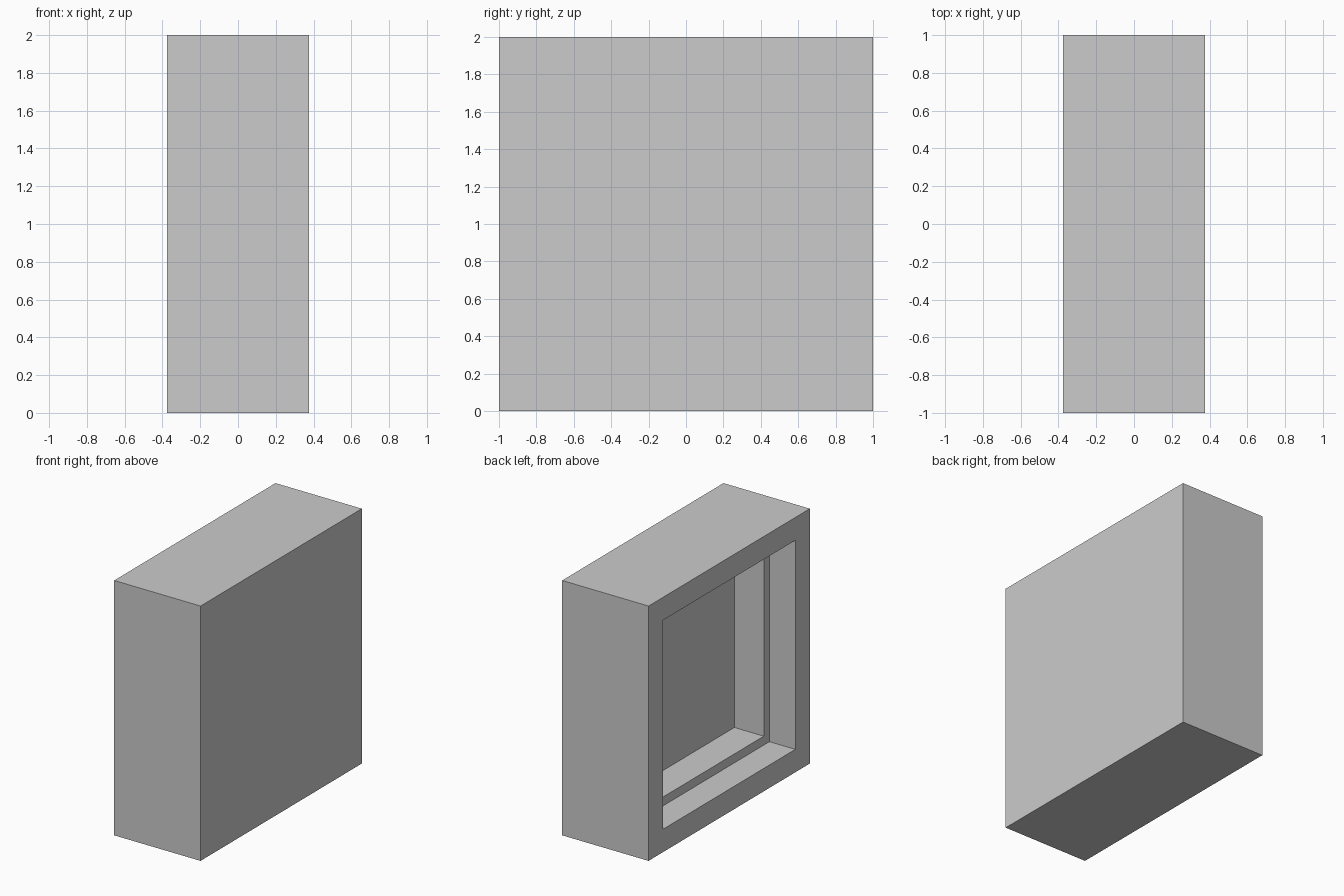
import bpy
import bmesh
from mathutils import Vector

default_cube = bpy.data.objects.get("Cube")
if default_cube:
    bpy.data.objects.remove(default_cube, do_unlink=True)

WIDTH, SIZE = 0.75, 2.0

# Plain grey material
grey = bpy.data.materials.new("light_grey")
grey.use_nodes = True
colour = (0.6, 0.6, 0.6, 1.0)
grey.diffuse_color = colour
bsdf = next(n for n in grey.node_tree.nodes if n.type == 'BSDF_PRINCIPLED')
bsdf.inputs["Base Color"].default_value = colour

# Solid upright box
bm = bmesh.new()
bmesh.ops.create_cube(bm, size=1.0)
bmesh.ops.scale(bm, vec=(WIDTH, SIZE, SIZE), verts=bm.verts)
bmesh.ops.translate(bm, vec=(0, 0, SIZE / 2), verts=bm.verts)


def sink(face, border, depth):
    """Inset a border into the face, then push the middle inwards in +x."""
    bmesh.ops.inset_region(bm, faces=[face], thickness=border, use_even_offset=True)
    bmesh.ops.inset_region(bm, faces=[face], thickness=0.0)
    bmesh.ops.translate(bm, vec=(depth, 0, 0), verts=face.verts)


# Two-step recess in the open side: outer rim, then a narrow ledge
open_face = min(bm.faces, key=lambda f: f.normal.dot(Vector((1, 0, 0))))
sink(open_face, 0.18, 0.225)
sink(open_face, 0.07, 0.255)

bmesh.ops.recalc_face_normals(bm, faces=bm.faces)
mesh = bpy.data.meshes.new("recessed_box")
bm.to_mesh(mesh)
bm.free()
mesh.materials.append(grey)

box = bpy.data.objects.new("recessed_box", mesh)
bpy.context.collection.objects.link(box)
